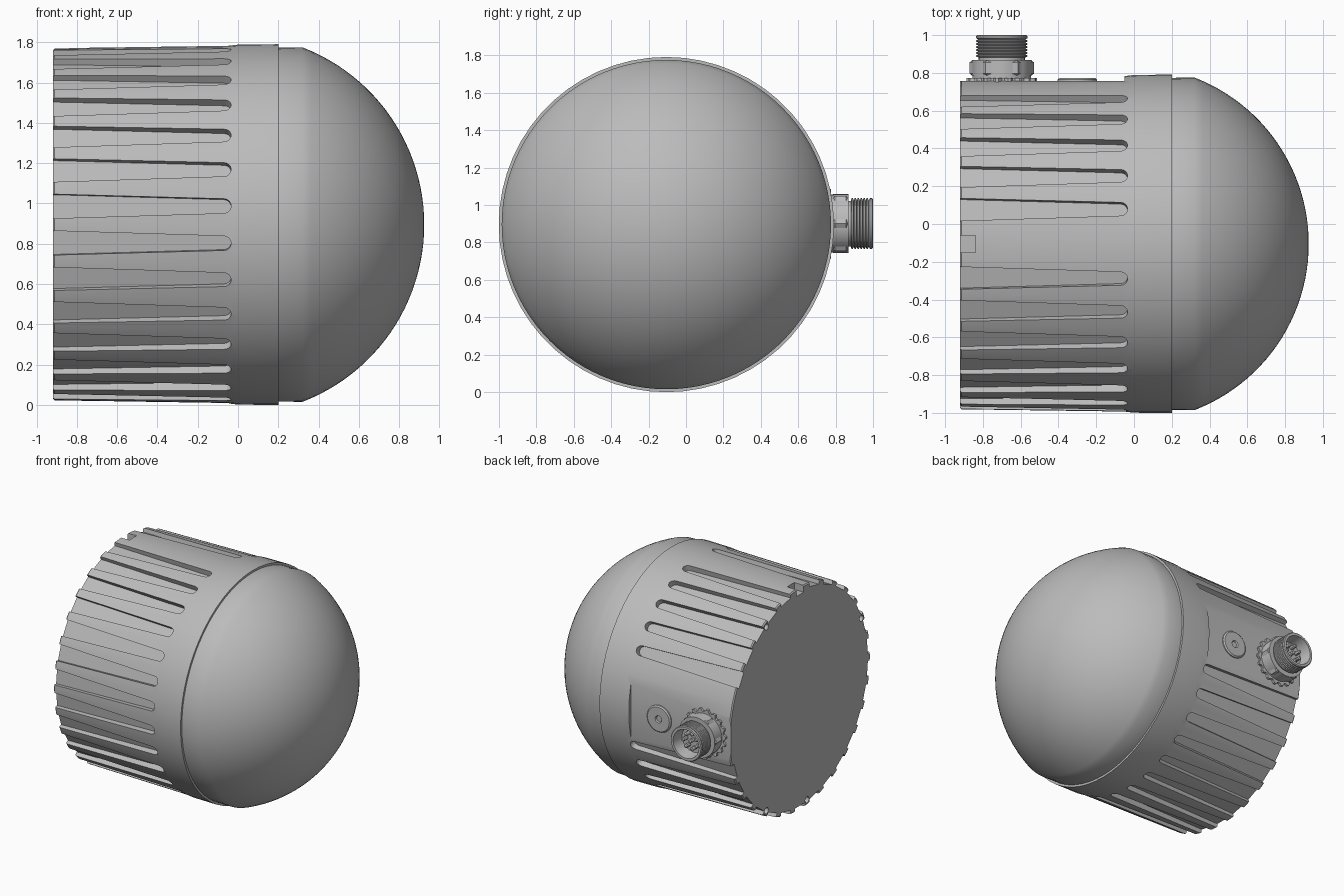
import bpy, bmesh
from math import pi, sin, cos, radians
from mathutils import Matrix, Vector

if "Cube" in bpy.data.objects:
    bpy.data.objects.remove(bpy.data.objects["Cube"])

CY, CZ = -0.105, 0.895                       # main axis runs along x
AXIS = Matrix.Translation((0, CY, CZ))
ALONG_X = AXIS @ Matrix.Rotation(pi / 2, 4, 'Y')

grey = bpy.data.materials.new("housing_grey")
grey.use_nodes = True
grey.diffuse_color = (0.5, 0.5, 0.5, 1)
grey.node_tree.nodes["Principled BSDF"].inputs["Base Color"].default_value = (0.5, 0.5, 0.5, 1)


def finish(name, bm, angle=30):
    bmesh.ops.recalc_face_normals(bm, faces=bm.faces)
    mesh = bpy.data.meshes.new(name)
    bm.to_mesh(mesh)
    bm.free()
    mesh.materials.append(grey)
    obj = bpy.data.objects.new(name, mesh)
    bpy.context.collection.objects.link(obj)
    smooth(obj, angle)
    return obj


def smooth(obj, angle):
    bpy.ops.object.select_all(action='DESELECT')
    obj.select_set(True)
    bpy.context.view_layer.objects.active = obj
    bpy.ops.object.shade_smooth_by_angle(angle=radians(angle))


def lathe(bm, profile, segments, matrix):
    """Spin (height, radius) pairs about local z; close both ends."""
    rings = []
    for h, r in profile:
        if r == 0:
            rings.append([bm.verts.new(matrix @ Vector((0, 0, h)))])
        else:
            rings.append([bm.verts.new(matrix @ Vector((r * cos(2 * pi * i / segments),
                          r * sin(2 * pi * i / segments), h))) for i in range(segments)])
    for a, b in zip(rings, rings[1:]):
        for i in range(segments):
            j = (i + 1) % segments
            if len(a) == 1:
                bm.faces.new((a[0], b[i], b[j]))
            elif len(b) == 1:
                bm.faces.new((a[i], a[j], b[0]))
            else:
                bm.faces.new((a[i], a[j], b[j], b[i]))
    for ring in (rings[0], rings[-1]):
        if len(ring) > 2:
            bm.faces.new(ring)


def prism(bm, outline, low, high, matrix):
    """Extrude a flat xy outline between two local heights."""
    n = len(outline)
    a, b = [[bm.verts.new(matrix @ Vector((x, y, z))) for x, y in outline] for z in (low, high)]
    bm.faces.new(a)
    bm.faces.new(b)
    for i in range(n):
        j = (i + 1) % n
        bm.faces.new((a[i], a[j], b[j], b[i]))


def around(degrees):
    """Frame on the main axis whose z points outward, turned from the top toward +y."""
    return AXIS @ Matrix.Rotation(-radians(degrees), 4, 'X')


# Tapered housing
bm = bmesh.new()
lathe(bm, [(-0.92, 0.868), (-0.912, 0.876), (-0.05, 0.888), (0.0, 0.894), (0.2, 0.896)], 60, ALONG_X)
housing = finish("housing", bm)

# Cooling grooves: wedge with a rounded front end
bm = bmesh.new()
tip, tip_r = -0.07, 0.036
groove = [(-1.0, 0.063), (-1.0, -0.063)]
groove += [(tip + tip_r * cos(t * pi / 8), tip_r * sin(t * pi / 8)) for t in range(-4, 5)]
for k in range(1, 30):
    if k not in (6, 7, 8):
        prism(bm, groove, 0.842, 1.0, around(12 * k))

# Flat connector panel, alignment notch and screw holes in the rear rim
prism(bm, [(-1, -0.23), (-0.05, -0.23), (-0.05, 0.23), (-1, 0.23)], 0.861, 1.0, around(90))
prism(bm, [(-1, -0.045), (-0.84, -0.045), (-0.84, 0.045), (-1, 0.045)], 0.82, 1.0, around(0))
for degrees in (30, 150, 186, 294):
    lathe(bm, [(-1.0, 0.024), (-0.85, 0.024)], 16,
          around(degrees) @ Matrix.Translation((0, 0, 0.835)) @ Matrix.Rotation(pi / 2, 4, 'Y'))
cutter = finish("groove_cutter", bm)
cutter.hide_render = True

cut = housing.modifiers.new("grooves", 'BOOLEAN')
cut.operation, cut.solver, cut.object = 'DIFFERENCE', 'EXACT', cutter
bpy.context.view_layer.objects.active = housing
bpy.ops.object.modifier_apply(modifier=cut.name)
bpy.data.objects.remove(cutter)
smooth(housing, 25)

# Dome with a short straight collar
bm = bmesh.new()
centre, radius, start = -0.018, 0.943, radians(69)
dome = [(0.15, 0.878), (0.2, 0.879)]
dome += [(centre + radius * cos(start * (1 - i / 24)), radius * sin(start * (1 - i / 24)))
         for i in range(24)] + [(centre + radius, 0)]
lathe(bm, dome, 96, ALONG_X)
finish("dome", bm)


def on_panel(x):
    """Frame on the side panel whose z points out along +y."""
    return Matrix.Translation((x, 0.756, CZ + 0.005)) @ Matrix.Rotation(-pi / 2, 4, 'X')


# Pressure vent
bm = bmesh.new()
lathe(bm, [(-0.01, 0.105), (0.008, 0.105), (0.016, 0.095), (0.016, 0.028), (0.006, 0.022), (0.006, 0)],
      40, on_panel(-0.3))
finish("vent", bm)

# Toothed lock washer
plug = on_panel(-0.7)
bm = bmesh.new()
teeth = [((0.187 if i % 4 < 2 else 0.168) * cos(i * pi / 36), (0.187 if i % 4 < 2 else 0.168) * sin(i * pi / 36))
         for i in range(72)]
prism(bm, teeth, -0.01, 0.018, plug)
lathe(bm, [(0, 0.155), (0.035, 0.155)], 40, plug)
finish("lock_washer", bm)

# Hexagonal nut with a chamfered outer edge
bm = bmesh.new()
lathe(bm, [(0.03, 0.158), (0.04, 0.17), (0.1, 0.17), (0.112, 0.155)], 6, plug)
lathe(bm, [(0.03, 0.158), (0.112, 0.158)], 40, plug)
finish("hex_nut", bm)

# Threaded hollow barrel
bm = bmesh.new()
barrel = [(0.1, 0.122), (0.125, 0.122)]
for i in range(6):
    z = 0.13 + i * 0.016
    barrel += [(z, 0.136), (z + 0.006, 0.136), (z + 0.011, 0.124)]
barrel += [(0.228, 0.136), (0.238, 0.136), (0.244, 0.13), (0.244, 0.112), (0.15, 0.1), (0.15, 0)]
lathe(bm, barrel, 40, plug)
finish("threaded_barrel", bm)

# Contact pins inside the barrel
bm = bmesh.new()
for i in range(8):
    r = 0.06 if i else 0
    spot = plug @ Matrix.Translation((r * cos(i * 2 * pi / 7), r * sin(i * 2 * pi / 7), 0))
    lathe(bm, [(0.145, 0.014), (0.195, 0.014), (0.203, 0.008)], 12, spot)
finish("contact_pins", bm)
